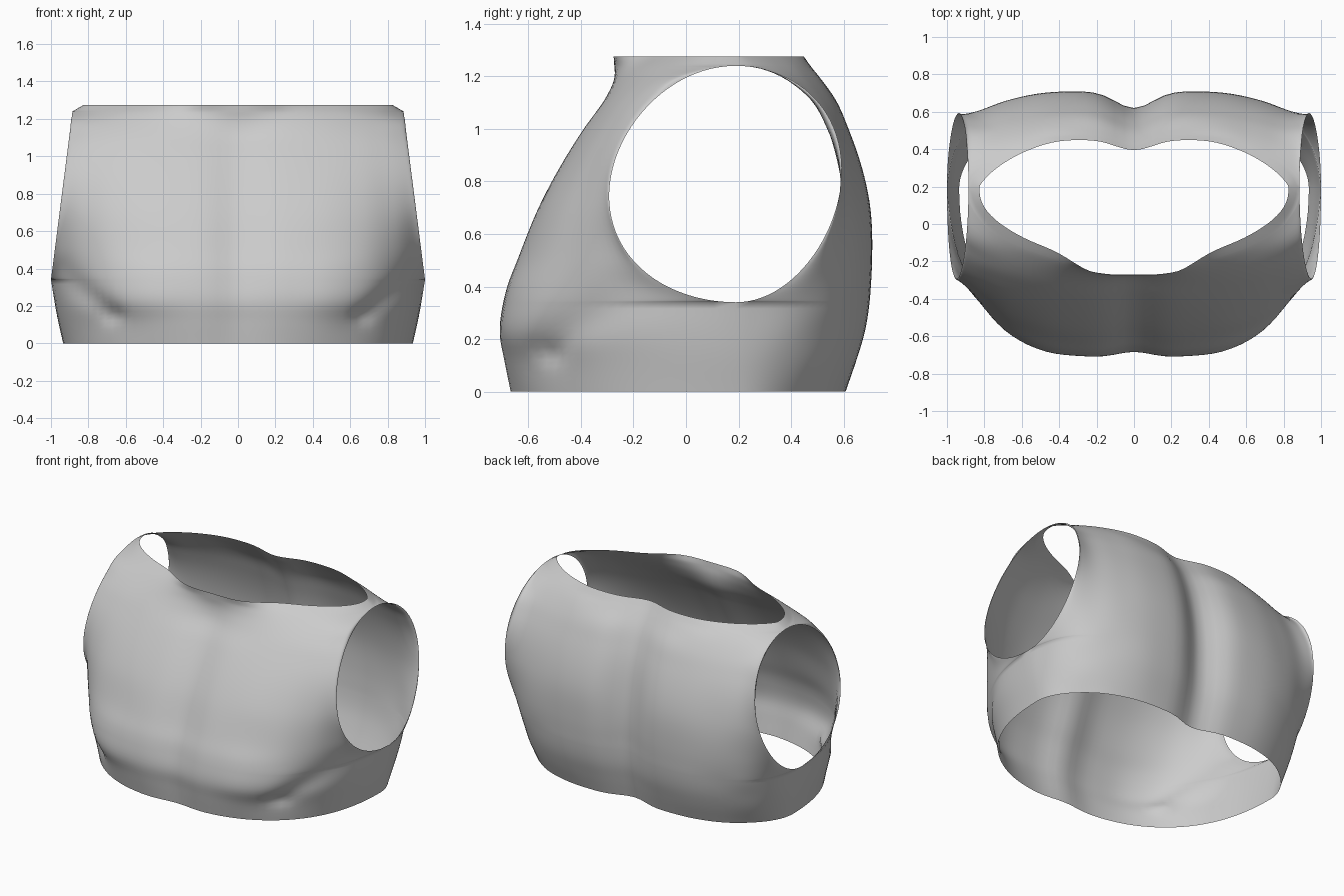
import bpy
import bmesh
import math

cube = bpy.data.objects.get("Cube")
if cube:
    bpy.data.objects.remove(cube)

# Depth profiles at each height, from the centre line out to the side
HEIGHTS = [0, .12, .22, .34, .4, .5, .72, 1.0, 1.12, 1.2, 1.24, 1.275]
FRONT = [
    [-.665, -.665, -.61, -.495, -.325, -.10, .18],
    [-.69, -.69, -.64, -.51, -.34, -.11, .18],
    [-.71, -.708, -.675, -.56, -.365, -.13, .18],
    [-.695, -.695, -.665, -.565, -.385, -.17, .10],
    [-.68, -.68, -.65, -.555, -.39, -.205, -.05],
    [-.64, -.642, -.61, -.53, -.395, -.25, -.18],
    [-.55, -.552, -.53, -.47, -.385, -.315, -.29],
    [-.385, -.39, -.37, -.33, -.28, -.24, -.22],
    [-.30, -.305, -.285, -.245, -.195, -.15, -.13],
    [-.277, -.265, -.22, -.165, -.105, -.05, -.02],
    [-.276, -.255, -.185, -.12, -.04, .06, .15],
    [-.275, -.26, -.15, -.075, .005, .09, .18],
]
BACK = [
    [.61, .61, .595, .535, .43, .31, .18],
    [.65, .65, .64, .58, .48, .34, .18],
    [.68, .68, .67, .61, .51, .37, .18],
    [.70, .70, .69, .635, .55, .42, .25],
    [.705, .705, .695, .645, .565, .465, .36],
    [.71, .71, .70, .655, .585, .52, .46],
    [.69, .70, .69, .65, .605, .585, .58],
    [.61, .62, .61, .575, .54, .54, .545],
    [.55, .565, .555, .515, .475, .465, .47],
    [.495, .505, .50, .455, .40, .36, .35],
    [.465, .475, .465, .42, .35, .28, .22],
    [.44, .45, .44, .385, .31, .235, .18],
]
HOLE_LOW, HOLE_HIGH, SEAM_Y = .34, 1.24, .19
COLUMNS = 28


def spline(keys, values, t):
    """Smooth curve through unevenly spaced keys."""
    last = len(keys) - 1

    def rise(i):
        return (values[i + 1] - values[i]) / (keys[i + 1] - keys[i])

    def slope(i):
        if i == 0 or i == last:
            return rise(min(i, last - 1))
        before, after = keys[i] - keys[i - 1], keys[i + 1] - keys[i]
        return (rise(i - 1) * after + rise(i) * before) / (before + after)

    i = 0
    while i < last - 1 and t > keys[i + 1]:
        i += 1
    h = keys[i + 1] - keys[i]
    s = (t - keys[i]) / h
    return ((1 + 2 * s) * (1 - s) ** 2 * values[i] + s * (1 - s) ** 2 * h * slope(i)
            + s * s * (3 - 2 * s) * values[i + 1] - s * s * (1 - s) * h * slope(i + 1))


def body_width(z):
    """Smooth half width of the body away from the armholes."""
    return spline([0, .2, .45, .8, 1.1, 1.24, 1.275],
                  [.935, .972, .98, .944, .903, .872, .83], z)


def edge_width(z):
    """Half width at the seam, following the flat cut of the armholes."""
    if z <= HOLE_LOW:
        return spline([0, .15, HOLE_LOW], [.935, .968, 1.0], z)
    if z <= HOLE_HIGH:
        return 1.0 - .115 * (z - HOLE_LOW) / (HOLE_HIGH - HOLE_LOW)
    return .885 - .06 * (z - HOLE_HIGH) / (HEIGHTS[-1] - HOLE_HIGH)


def edge_y(z, reach):
    """Side seam, opening into the leaning oval armhole."""
    s = (2 * z - HOLE_LOW - HOLE_HIGH) / (HOLE_HIGH - HOLE_LOW)
    return SEAM_Y + (reach + .05 * s) * math.sqrt(max(0, 1 - s * s))


def chest_crease(x, z):
    """Fold running from under the chest up towards the armhole."""
    ax, az, dx, dz = .67, .15, .28, .23
    t = ((x - ax) * dx + (z - az) * dz) / (dx * dx + dz * dz)
    t = min(1, max(0, t))
    d = math.hypot(x - ax - t * dx, z - az - t * dz)
    return .03 * (1 - .5 * t) * math.exp(-(d / (.045 + .03 * t)) ** 2)


def panel_point(table, u, z, is_front):
    a = abs(u)
    body = body_width(z)
    x = body * math.sin(a * math.pi / 2) + (edge_width(z) - body) * a ** 10
    row = [spline(HEIGHTS, column, z) for column in zip(*table)]
    y = spline([k / 6 for k in range(-1, 7)], [row[1]] + row, a)
    y += (edge_y(z, -.48 if is_front else .4) - row[-1]) * a ** 12
    # Centre grooves on chest and spine
    if is_front:
        depth = spline([0, .3, .7, 1.1, 1.275], [.012, .03, .03, .015, 0], z)
        fold = chest_crease(x, z) * (1 - a ** 12)
        y += depth * math.exp(-(x / .12) ** 2) + fold
        x -= .5 * fold
    else:
        depth = spline([0, .5, 1.0, 1.275], [.06, .09, .07, .045], z)
        y -= depth * math.exp(-(x / .14) ** 2)
    return math.copysign(x, u), y, z


# Rows bunch up at the top and bottom of the armholes
rows = [HOLE_LOW * k / 14 for k in range(14)]
rows += [HOLE_LOW + (HOLE_HIGH - HOLE_LOW) * (1 - math.cos(math.pi * k / 44)) / 2
         for k in range(45)]
rows += [HOLE_HIGH + (HEIGHTS[-1] - HOLE_HIGH) * k / 4 for k in range(1, 5)]

# Front and back panels, welded at the sides and shoulders
bm = bmesh.new()
for table, is_front in ((FRONT, True), (BACK, False)):
    grid = [[bm.verts.new(panel_point(table, k / COLUMNS, z, is_front))
             for k in range(-COLUMNS, COLUMNS + 1)] for z in rows]
    for low, high in zip(grid, grid[1:]):
        for k in range(2 * COLUMNS):
            corners = [low[k], low[k + 1], high[k + 1], high[k]]
            bm.faces.new(corners if is_front else corners[::-1])
bmesh.ops.remove_doubles(bm, verts=bm.verts[:], dist=.0002)
for face in bm.faces:
    face.smooth = True

mesh = bpy.data.meshes.new("torso_shell")
bm.to_mesh(mesh)
bm.free()
torso = bpy.data.objects.new("torso_shell", mesh)
bpy.context.collection.objects.link(torso)

grey = bpy.data.materials.new("plain_grey")
grey.use_nodes = True
color = (.6, .6, .6, 1)
grey.diffuse_color = color
grey.node_tree.nodes["Principled BSDF"].inputs["Base Color"].default_value = color
mesh.materials.append(grey)
